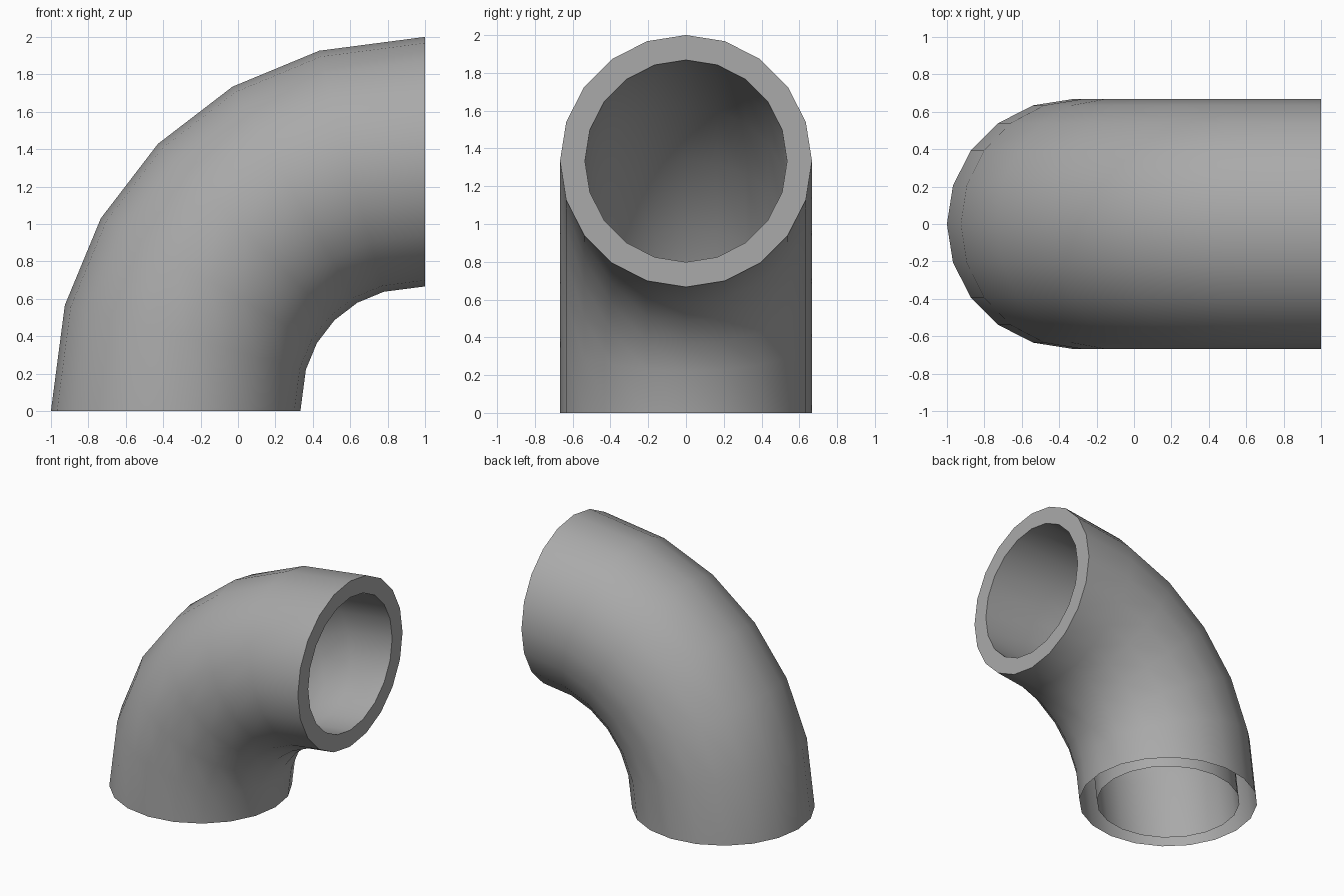
import bpy
import bmesh
from math import sin, cos, pi, radians
from mathutils import Vector

cube = bpy.data.objects.get("Cube")
if cube:
    bpy.data.objects.remove(cube, do_unlink=True)

SIDES = 20
STEPS = 6
TURN = radians(90) / STEPS
OUTER, INNER = 0.667, 0.535
END_LENGTH, MID_LENGTH = 0.397, 0.328

# Plain grey pipe material
grey = bpy.data.materials.new("pipe grey")
grey.use_nodes = True
colour = (0.4, 0.4, 0.4, 1)
grey.diffuse_color = colour
grey.node_tree.nodes["Principled BSDF"].inputs["Base Color"].default_value = colour

# Centre line: straight pieces, each turned a step further, from floor to side
centres = [Vector((-1 / 3, 0, 0))]
for i in range(STEPS):
    a = (i + 0.5) * TURN
    length = END_LENGTH if i in (0, STEPS - 1) else MID_LENGTH
    centres.append(centres[-1] + length * Vector((sin(a), 0, cos(a))))
centres[-1] = Vector((1, 0, 4 / 3))

bm = bmesh.new()


def ring(centre, angle, radius):
    """Circle of vertices square to the centre line."""
    out = Vector((-cos(angle), 0, sin(angle)))
    side = Vector((0, 1, 0))
    steps = [2 * pi * k / SIDES for k in range(SIDES)]
    return [bm.verts.new(centre + radius * (cos(t) * out + sin(t) * side)) for t in steps]


def bridge(a, b):
    """Band of quads between two rings."""
    for k in range(SIDES):
        n = (k + 1) % SIDES
        bm.faces.new((a[k], a[n], b[n], b[k]))


# Outer wall, side rim, then inner wall back down; the lower end stays open
rings = [ring(c, i * TURN, OUTER) for i, c in enumerate(centres)]
rings += [ring(c, i * TURN, INNER) for i, c in reversed(list(enumerate(centres)))]
for a, b in zip(rings, rings[1:]):
    bridge(a, b)

# Face the outer wall outwards
bm.normal_update()
first = bm.faces[:][0]
if first.normal.dot(first.calc_center_median() - centres[0]) < 0:
    bmesh.ops.reverse_faces(bm, faces=bm.faces[:])

mesh = bpy.data.meshes.new("pipe_elbow")
bm.to_mesh(mesh)
bm.free()
mesh.materials.append(grey)
pipe = bpy.data.objects.new("pipe_elbow", mesh)
bpy.context.collection.objects.link(pipe)

bpy.ops.object.select_all(action="DESELECT")
pipe.select_set(True)
bpy.context.view_layer.objects.active = pipe
bpy.ops.object.shade_smooth_by_angle(angle=radians(40))
